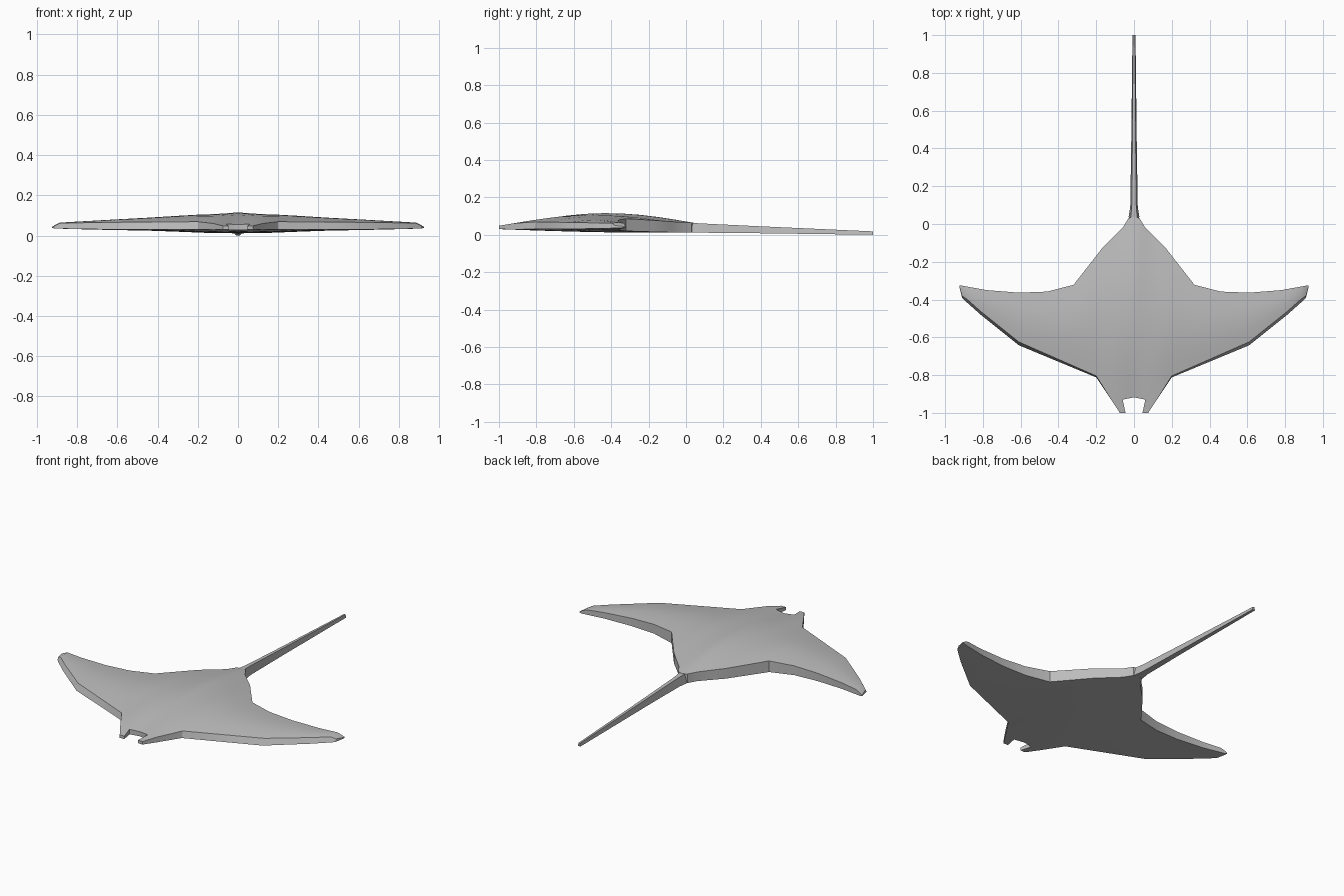
import bpy
import bmesh
import math

if "Cube" in bpy.data.objects:
    bpy.data.objects.remove(bpy.data.objects["Cube"])

grey = bpy.data.materials.new("ray grey")
grey.diffuse_color = (0.5, 0.5, 0.5, 1)
grey.use_nodes = True
grey.node_tree.nodes["Principled BSDF"].inputs["Base Color"].default_value = grey.diffuse_color

# Half-span profiles as (x, value) pairs
LEAD = [(0, -.918), (.06, -.93), (.121, -.93), (.2, -.812), (.61, -.642), (.81, -.482),
        (.885, -.415), (.91, -.39), (.925, -.333)]
TRAIL = [(0, .04), (.03, .03), (.06, -.02), (.17, -.13), (.32, -.322), (.46, -.358),
         (.65, -.365), (.78, -.35), (.925, -.324)]
RIM_INSET = [(0, 0), (.121, 0), (.2, .008), (.61, .018), (.885, .018), (.925, .003)]
LEAD_TOP = [(0, .055), (.121, .06), (.2, .069), (.61, .066), (.885, .062), (.91, .05), (.925, .044)]
LEAD_LOW = [(0, .027), (.2, .03), (.61, .03), (.91, .035), (.925, .038)]
TRAIL_TOP = [(0, .064), (.06, .066), (.32, .086), (.46, .08), (.65, .072), (.885, .063),
             (.91, .052), (.925, .044)]
TRAIL_LOW = [(0, .011), (.17, .014), (.32, .02), (.46, .025), (.65, .028), (.91, .035), (.925, .038)]
BULGE = [(0, .056), (.1, .044), (.2, .031), (.32, .019), (.46, .014), (.65, .009), (.885, .002), (.925, 0)]
COLUMNS = [0, .03, .06, .121, .17, .2, .32, .46, .61, .78, .81, .885, .91, .925]
ROWS = 10


def interp(profile, x):
    for (x0, v0), (x1, v1) in zip(profile, profile[1:]):
        if x <= x1:
            return v0 + (v1 - v0) * (x - x0) / (x1 - x0)
    return profile[-1][1]


def finish(bm, name):
    bmesh.ops.recalc_face_normals(bm, faces=bm.faces)
    mesh = bpy.data.meshes.new(name)
    bm.to_mesh(mesh)
    bm.free()
    mesh.materials.append(grey)
    obj = bpy.data.objects.new(name, mesh)
    bpy.context.collection.objects.link(obj)
    bpy.ops.object.select_all(action='DESELECT')
    obj.select_set(True)
    bpy.context.view_layer.objects.active = obj
    bpy.ops.object.shade_smooth_by_angle(angle=math.radians(30))
    return obj


# Body and wings: upper and lower skins joined by rim walls, mirrored
bm = bmesh.new()
top, low = [], []
for x in COLUMNS:
    y0, y1, inset = interp(LEAD, x), interp(TRAIL, x), interp(RIM_INSET, x)
    upper, under = [], []
    for i in range(ROWS + 1):
        t = i / ROWS
        arch = interp(BULGE, x) * math.sin(math.pi * t)
        zt = interp(LEAD_TOP, x) * (1 - t) + interp(TRAIL_TOP, x) * t + arch
        zl = interp(LEAD_LOW, x) * (1 - t) + interp(TRAIL_LOW, x) * t - arch * .1
        upper.append(bm.verts.new((x, y0 + inset + (y1 - y0 - inset) * t, zt)))
        under.append(bm.verts.new((x, y0 + (y1 - y0) * t, zl)))
    top.append(upper)
    low.append(under)

for c in range(len(COLUMNS) - 1):
    for skin in (top, low):
        a, b = skin[c], skin[c + 1]
        for i in range(ROWS):
            bm.faces.new((a[i], b[i], b[i + 1], a[i + 1]))
    # trailing wall
    bm.faces.new((top[c][-1], top[c + 1][-1], low[c + 1][-1], low[c][-1]))
    root = (top[c][0], top[c + 1][0], low[c + 1][0], low[c][0])
    if COLUMNS[c] == .06:
        # head lobe reaching forward
        tip = [bm.verts.new(p) for p in ((.045, -1, .048), (.075, -1, .048),
                                         (.075, -1, .03), (.045, -1, .03))]
        bm.faces.new(tip)
        for i in range(4):
            j = (i + 1) % 4
            bm.faces.new((root[i], root[j], tip[j], tip[i]))
    else:
        bm.faces.new(root)
# wing tip
for i in range(ROWS):
    bm.faces.new((top[-1][i], top[-1][i + 1], low[-1][i + 1], low[-1][i]))
body = finish(bm, "body_and_wings")
mirror = body.modifiers.new("mirror", 'MIRROR')
mirror.use_clip = True

# Tail: tapering trapezoid sections (y, half width, top, bottom)
bm = bmesh.new()
rings = []
for y, w, zt, zb in ((0, .026, .06, .016), (.04, .028, .063, .011), (.09, .02, .06, .011),
                     (.4, .015, .045, .008), (1, .008, .018, 0)):
    rings.append([bm.verts.new(p) for p in ((-w, y, zb), (w, y, zb),
                                            (w * .6, y, zt), (-w * .6, y, zt))])
for a, b in zip(rings, rings[1:]):
    for i in range(4):
        j = (i + 1) % 4
        bm.faces.new((a[i], a[j], b[j], b[i]))
bm.faces.new(rings[0])
bm.faces.new(rings[-1])
finish(bm, "tail")
